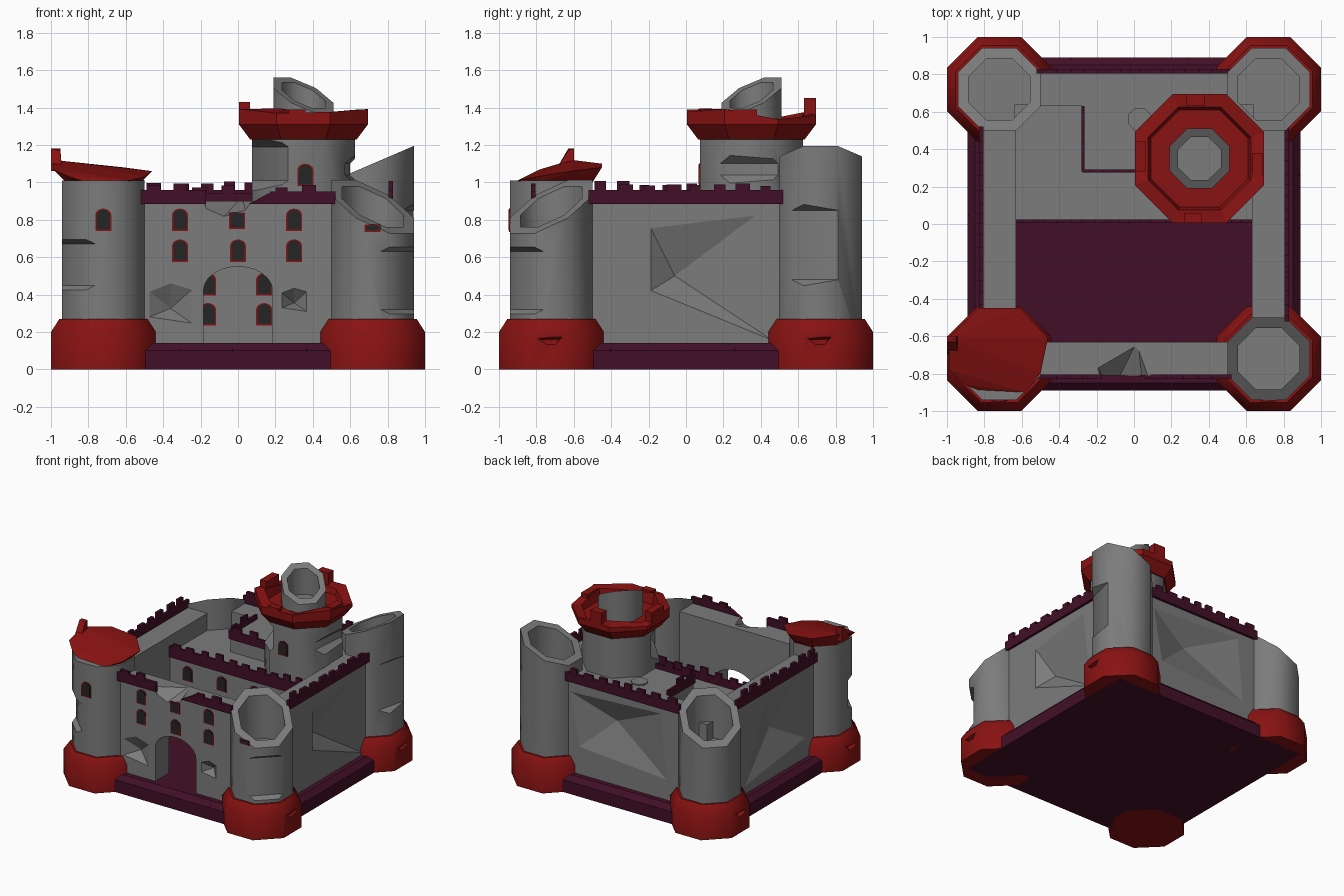
import bpy, bmesh, math, random
from mathutils import Vector

if "Cube" in bpy.data.objects:
    bpy.data.objects.remove(bpy.data.objects["Cube"])

random.seed(4)

def mat(name, c):
    m = bpy.data.materials.new(name)
    m.diffuse_color = (*c, 1)
    m.use_nodes = True
    m.node_tree.nodes["Principled BSDF"].inputs["Base Color"].default_value = m.diffuse_color
    return m

STONE = mat("grey_stone", (0.2, 0.2, 0.2))
RED = mat("dark_red", (0.25, 0.006, 0.006))
PURPLE = mat("dark_purple", (0.055, 0.005, 0.02))
DARK = mat("window_dark", (0.018, 0.018, 0.018))

def finish(name, bm, m):
    bmesh.ops.recalc_face_normals(bm, faces=bm.faces)
    me = bpy.data.meshes.new(name)
    bm.to_mesh(me)
    bm.free()
    if m:
        me.materials.append(m)
    o = bpy.data.objects.new(name, me)
    bpy.context.collection.objects.link(o)
    return o

def hull(name, pts, m):
    bm = bmesh.new()
    vs = [bm.verts.new(p) for p in pts]
    r = bmesh.ops.convex_hull(bm, input=vs)
    junk = {v for v in r["geom_interior"] + r["geom_unused"] if isinstance(v, bmesh.types.BMVert)}
    bmesh.ops.delete(bm, geom=list(junk), context='VERTS')
    bmesh.ops.dissolve_limit(bm, angle_limit=0.01, verts=bm.verts, edges=bm.edges)
    return finish(name, bm, m)

def box(name, x0, x1, y0, y1, z0, z1, m):
    return hull(name, [(x, y, z) for x in (x0, x1) for y in (y0, y1) for z in (z0, z1)], m)

def activate(o):
    bpy.ops.object.select_all(action='DESELECT')
    o.select_set(True)
    bpy.context.view_layer.objects.active = o

def cut(o, pts):
    c = hull("cutter", pts, None)
    c.hide_render = True
    md = o.modifiers.new("cut", 'BOOLEAN')
    md.operation, md.solver, md.object = 'DIFFERENCE', 'EXACT', c
    activate(o)
    bpy.ops.object.modifier_apply(modifier=md.name)
    bpy.data.objects.remove(c)

def octo(cx, cy, a):
    r = a / math.cos(math.pi / 8)
    return [(cx + r * math.cos(math.pi / 8 + i * math.pi / 4),
             cy + r * math.sin(math.pi / 8 + i * math.pi / 4)) for i in range(8)]

def lathe8(name, cx, cy, rings, m):
    # rings: (apothem, height or height function), closed at both ends
    bm = bmesh.new()
    loops = []
    for a, z in rings:
        loops.append([bm.verts.new((x, y, z(x - cx, y - cy) if callable(z) else z))
                      for x, y in octo(cx, cy, a)])
    for p, q in zip(loops, loops[1:]):
        for i in range(8):
            bm.faces.new((p[i], p[(i + 1) % 8], q[(i + 1) % 8], q[i]))
    bm.faces.new(loops[0])
    bm.faces.new(loops[-1])
    return finish(name, bm, m)

def gouge(o, cx, cy, deg, d, z0, z1):
    # slice a shallow slab off one side of a tower
    a = math.radians(deg)
    n, t = Vector((math.cos(a), math.sin(a), 0)), Vector((-math.sin(a), math.cos(a), 0))
    c = Vector((cx, cy, 0))
    cut(o, [c + n * r + t * s + Vector((0, 0, z)) for s in (-0.2, 0.2)
            for r, lo, hi in ((d, z0 + 0.03, z1 - 0.03), (0.4, z0 - 0.12, z1 + 0.12)) for z in (lo, hi)])

def smooth(o):
    activate(o)
    bpy.ops.object.shade_smooth_by_angle(angle=math.radians(47))

def arch(w, z0, z1, rise, n=8):
    pts = [(-w, z0), (w, z0)]
    return pts + [(w * math.cos(math.pi * i / n), z1 - rise + rise * math.sin(math.pi * i / n))
                  for i in range(n + 1)]

def window(name, x, y, z, h=0.12):
    for part, w, dz, d, m in (("frame", 0.043, 0, 0.006, RED), ("pane", 0.036, 0.008, 0.009, DARK)):
        rise = 0.035 if h > 0.1 else 0.002
        hull(name + "_" + part, [(x + px, yy, pz) for px, pz in
             arch(w, z - h / 2 + dz, z + h / 2 - dz * 0.6, rise) for yy in (y, y - d)], m)

# plinth with chipped edges
plinth = hull("plinth", [(sx * r, sy * r, z) for sx in (-1, 1) for sy in (-1, 1)
              for r, z in ((0.89, 0), (0.89, 0.1), (0.85, 0.14))], PURPLE)
for k in range(4):
    c, s = [(1, 0), (0, 1), (-1, 0), (0, -1)][k]
    for u in (-0.36, 0.0, 0.33):
        u += random.uniform(-0.08, 0.08)
        w = random.uniform(0.05, 0.1)
        P = [(0.95, u - w, 0.16), (0.95, u + w, 0.16), (0.95, u, 0.02), (0.84, u, 0.16), (0.93, u, 0.2)]
        cut(plinth, [(c * x - s * y, s * x + c * y, z) for x, y, z in P])

# curtain walls
front = box("front_wall", -0.53, 0.53, -0.81, -0.63, 0.1, 0.9, STONE)
back = box("back_wall", -0.53, 0.53, 0.63, 0.81, 0.1, 0.9, STONE)
left = box("left_wall", -0.81, -0.63, -0.53, 0.53, 0.1, 0.9, STONE)
right = box("right_wall", 0.63, 0.81, -0.53, 0.53, 0.1, 0.9, STONE)
# gateway, broken top and dents
cut(front, [(x, y, z) for x, z in arch(0.185, 0.14, 0.55, 0.13, 12) for y in (-0.9, -0.5)])
cut(front, [(-0.18, -0.9, 0.95), (0.14, -0.9, 0.95), (-0.12, -0.9, 0.77), (0.05, -0.9, 0.82),
            (-0.22, -0.72, 0.95), (0.02, -0.62, 0.92)])
for x, z, r in ((-0.36, 0.35, 0.12), (0.3, 0.37, 0.07)):
    cut(front, [(x - r, -0.815, z + r * 0.6), (x, -0.815, z + r), (x + r, -0.815, z + r * 0.7),
                (x + r, -0.815, z - r * 0.9), (x - r, -0.815, z - r * 0.6), (x, -0.74, z - r * 0.2)])
cut(right, [(0.812, -0.19, 0.76), (0.812, 0.38, 0.83), (0.812, 0.47, 0.15), (0.812, -0.19, 0.42), (0.72, -0.06, 0.5)])
cut(back, [(0.49, 0.812, 0.8), (-0.35, 0.812, 0.84), (-0.4, 0.812, 0.3), (0.41, 0.812, 0.36), (0.12, 0.72, 0.62)])
cut(left, [(-0.812, 0.13, 0.82), (-0.812, -0.31, 0.86), (-0.812, -0.4, 0.3), (-0.812, 0.4, 0.2), (-0.72, -0.05, 0.5)])

# battlements: thin band with uneven merlons, along x or y
def parapet(name, axis, a, b, p0, p1, z0, z1):
    def piece(n, u0, u1, lo, hi):
        args = (u0, u1, p0, p1) if axis == 'x' else (p0, p1, u0, u1)
        box(n, *args, lo, hi, PURPLE)
    piece(name, a, b, z0, z1)
    u, i = a + 0.03, 0
    while u < b - 0.07:
        w = random.uniform(0.05, 0.08)
        piece(name + "_merlon_%d" % i, u, u + w, z1 - 0.005, z1 + random.uniform(0.02, 0.05))
        u += w + random.uniform(0.05, 0.08)
        i += 1

parapet("front_parapet_left", 'x', -0.52, -0.17, -0.83, -0.805, 0.885, 0.96)
hull("front_parapet_right", [(x, y, z) for x, z in ((0.06, 0.885), (0.52, 0.885), (0.52, 0.92), (0.16, 0.94))
                             for y in (-0.83, -0.805)], PURPLE)
parapet("front_parapet_end", 'x', 0.17, 0.52, -0.83, -0.805, 0.885, 0.95)
parapet("back_parapet", 'x', -0.52, 0.52, 0.805, 0.83, 0.885, 0.96)
parapet("left_parapet", 'y', -0.52, 0.52, -0.83, -0.805, 0.885, 0.96)
parapet("right_parapet", 'y', -0.52, 0.52, 0.805, 0.83, 0.885, 0.96)

# keep and its raised rear block
box("keep", -0.64, 0.64, 0.02, 0.64, 0.1, 0.76, STONE)
parapet("keep_parapet", 'x', -0.63, 0.63, 0.005, 0.025, 0.73, 0.82)
box("keep_upper_block", -0.27, 0.64, 0.29, 0.64, 0.7, 0.9, STONE)
parapet("upper_parapet_front", 'x', -0.275, 0.1, 0.275, 0.292, 0.87, 0.94)
parapet("upper_parapet_side", 'y', 0.28, 0.63, -0.282, -0.265, 0.87, 0.94)
lathe8("roof_hatch", 0.03, 0.56, [(0.06, 0.88), (0.06, 0.91)], STONE)

# corner towers
T = 0.72
def outward(sx, sy):
    return lambda x, y: 0.87 - 0.46 * (sx * x + sy * y)

tops = {"front_left": (-1, -1, None), "front_right": (1, -1, outward(1, -1)),
        "back_left": (-1, 1, outward(-1, 1)), "back_right": (1, 1, lambda x, y: 1.1 + 0.43 * x)}
gouges = {"front_left": (225, 0.185, 0.42, 0.7), "front_right": (315, 0.185, 0.29, 0.66),
          "back_right": (-14, 0.19, 0.45, 0.88)}
for n, (sx, sy, top) in tops.items():
    cx, cy = sx * T, sy * T
    foot = lathe8(n + "_tower_foot", cx, cy, [(0.28, 0), (0.28, 0.2), (0.235, 0.27)], RED)
    # chip in the foot on its outer side
    cut(foot, [(cx + sx * 0.32, cy - 0.1, 0.17), (cx + sx * 0.32, cy + 0.08, 0.19), (cx + sx * 0.32, cy, 0.1),
               (cx + sx * 0.25, cy - 0.05, 0.16), (cx + sx * 0.25, cy + 0.04, 0.16)])
    rings = [(0.22, 0.1), (0.22, 1.01)]
    if top:
        rings = [(0.22, 0.1), (0.22, top), (0.165, top), (0.165, 0.88 if n == "back_right" else 0.62)]
    tower = lathe8(n + "_tower", cx, cy, rings, STONE)
    if n in gouges:
        gouge(tower, cx, cy, *gouges[n])
    smooth(foot)
    smooth(tower)

# broken crown on the front left tower
hull("broken_crown", [(x, y, 1.0) for x, y in octo(-T, -T + 0.02, 0.2)] +
     [(-0.99, -0.61, 1.12), (-0.99, -0.78, 1.07), (-0.83, -0.45, 1.1), (-0.61, -0.45, 1.08),
      (-0.46, -0.61, 1.06), (-0.5, -0.8, 1.03), (-0.58, -0.9, 1.01), (-0.9, -0.86, 1.03)], RED)
hull("broken_crown_spike", [(-1.0, -0.6, 1.06), (-1.0, -0.7, 1.06), (-0.94, -0.6, 1.06), (-0.94, -0.7, 1.06),
     (-1.0, -0.6, 1.18), (-0.95, -0.6, 1.18), (-1.0, -0.63, 1.18), (-0.95, -0.63, 1.17)], RED)

# great tower with crown and turret
C = 0.35
great = lathe8("great_tower", C, C, [(0.275, 0.5), (0.275, 1.25)], STONE)
gouge(great, C, C, 215, 0.225, 0.98, 1.22)
gouge(great, C, C, -5, 0.235, 1.01, 1.13)
smooth(great)
rim = lambda x, y: 1.365 + 0.03 * math.sin(9 * x + 14 * y)
lathe8("great_crown", C, C, [(0.285, 1.23), (0.345, 1.31), (0.345, rim), (0.275, rim), (0.26, 1.3)], RED)
box("crown_merlon_west", 0.005, 0.065, 0.28, 0.44, 1.33, 1.43, RED)
box("crown_merlon_north", 0.28, 0.38, 0.63, 0.695, 1.33, 1.45, RED)
box("crown_merlon_east", 0.63, 0.69, 0.25, 0.38, 1.33, 1.39, RED)
box("crown_merlon_south", 0.27, 0.36, 0.005, 0.06, 1.33, 1.39, RED)
slope = lambda x, y: 1.465 + 0.42 * (y - x)
smooth(lathe8("turret", C, C, [(0.16, 1.25), (0.16, slope), (0.115, slope), (0.115, 1.32)], STONE))

# windows
for i, x in enumerate((-0.31, 0.0, 0.3)):
    for j, z in enumerate((0.8, 0.635)):
        if (i, j) != (1, 0):
            window("front_window_%d_%d" % (i, j), x, -0.81, z)
window("front_window_middle", -0.005, -0.81, 0.795, 0.09)
for i, x in enumerate((-0.47, -0.16, 0.14, 0.45)):
    for j, z in enumerate((0.63, 0.455, 0.295)):
        window("keep_window_%d_%d" % (i, j), x, 0.02, z)
window("left_tower_window", -T, -0.94, 0.8)
window("right_tower_window", T, -0.94, 0.755, 0.04)
window("great_tower_window", 0.36, C - 0.275, 1.04)
